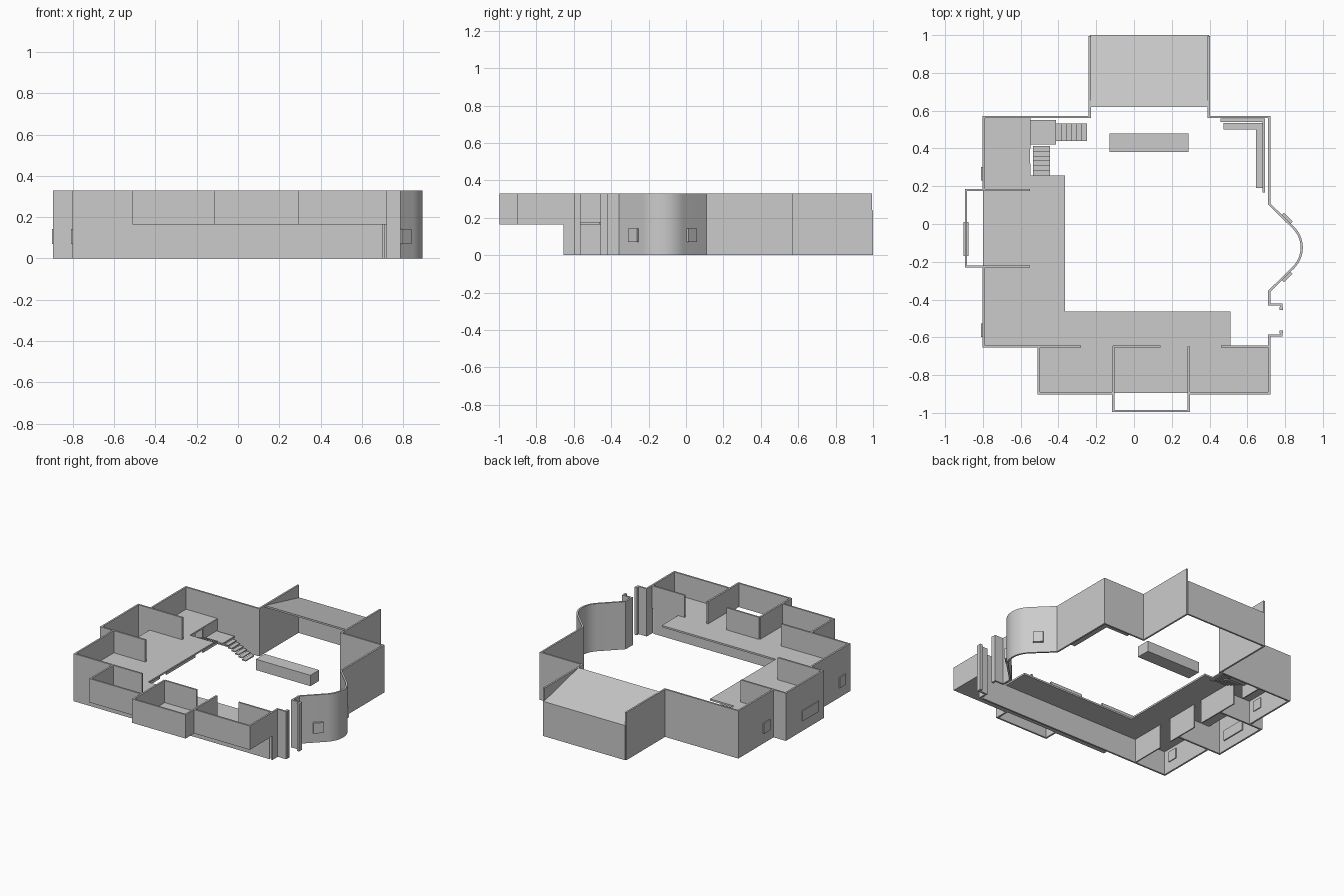
import bpy, bmesh, math
from mathutils import Vector

if "Cube" in bpy.data.objects:
    bpy.data.objects.remove(bpy.data.objects["Cube"])

T = 0.012           # wall thickness
H, M = 0.33, 0.172  # wall top, upper floor level


def finish(bm, name):
    bmesh.ops.recalc_face_normals(bm, faces=bm.faces)
    me = bpy.data.meshes.new(name)
    bm.to_mesh(me)
    bm.free()
    ob = bpy.data.objects.new(name, me)
    bpy.context.collection.objects.link(ob)
    return ob


def prism(name, pts, z0, z1):
    """Extruded floor outline."""
    bm = bmesh.new()
    f = bm.faces.new([bm.verts.new((x, y, z0)) for x, y in pts])
    r = bmesh.ops.extrude_face_region(bm, geom=[f])
    for v in r["geom"]:
        if isinstance(v, bmesh.types.BMVert):
            v.co.z = z1
    return finish(bm, name)


def box(name, x0, x1, y0, y1, z0, z1):
    return prism(name, [(x0, y0), (x1, y0), (x1, y1), (x0, y1)], z0, z1)


def wall(name, path, z0=0.0, z1=H, t=T):
    """Wall of even thickness following a centre line, with mitred corners."""
    p = [Vector(q) for q in path]
    d = [(b - a).normalized() for a, b in zip(p, p[1:])]
    left, right = [], []
    for i, q in enumerate(p):
        a, b = d[max(i - 1, 0)], d[min(i, len(d) - 1)]
        n1, n2 = Vector((-a.y, a.x)), Vector((-b.y, b.x))
        m = (n1 + n2).normalized()
        off = m * (t / 2 / m.dot(n1))
        left.append(q + off)
        right.append(q - off)
    bm = bmesh.new()
    rings = [[bm.verts.new((c.x, c.y, z)) for c, z in
              ((l, z0), (r, z0), (r, z1), (l, z1))] for l, r in zip(left, right)]
    for a, b in zip(rings, rings[1:]):
        for k in range(4):
            bm.faces.new((a[k], a[(k + 1) % 4], b[(k + 1) % 4], b[k]))
    bm.faces.new(rings[0])
    bm.faces.new(rings[-1])
    return finish(bm, name)


def window(name, x, y, length, angle, z0=0.07, z1=0.142, t=0.026):
    """Framed panel slightly thicker than the wall it sits in."""
    dx, dy = math.cos(angle) * length / 2, math.sin(angle) * length / 2
    return wall(name, [(x - dx, y - dy), (x + dx, y + dy)], z0, z1, t)


# right wall with the rounded bay, ending in the entrance jamb
bay = [(0.74 + 0.148 * math.cos(a), -0.125 + 0.148 * math.sin(a))
       for a in (math.radians(-45 + 90 * i / 14) for i in range(15))]
right = wall("right_wall_with_bay",
             [(0.78, -0.455), (0.78, -0.426), (0.716, -0.426), (0.716, -0.356)] + bay +
             [(0.716, 0.106), (0.716, 0.566), (0.396, 0.566), (0.396, 0.994)])
for o in bpy.context.selected_objects:
    o.select_set(False)
right.select_set(True)
bpy.context.view_layer.objects.active = right
bpy.ops.object.shade_smooth_by_angle(angle=math.radians(20))

# back left walls, left projection and front left corner
wall("back_left_wall", [(-0.234, 0.994), (-0.234, 0.566), (-0.796, 0.566), (-0.796, 0.18)])
wall("left_projection", [(-0.55, 0.18), (-0.89, 0.18), (-0.89, -0.225), (-0.55, -0.225)])
wall("front_left_wall", [(-0.796, -0.225), (-0.796, -0.648), (-0.28, -0.648)])
wall("front_lower_wall", [(-0.28, -0.648), (0.70, -0.648)], 0, M)
wall("entrance_front_jamb", [(0.716, -0.654), (0.716, -0.59), (0.78, -0.59), (0.78, -0.565)])
for i, y in enumerate((-0.448, -0.572)):
    box(f"entrance_post_{i}", 0.77, 0.788, y - 0.008, y + 0.008, 0, H)

# lean-to at the back: low rear wall and a roof falling to the back
wall("rear_low_wall", [(-0.234, 0.994), (0.396, 0.994)], 0, 0.235)
roof = box("sloping_roof", -0.234, 0.396, 0.62, 1.0, 0.0, 0.012)
for v in roof.data.vertices:
    v.co.z += 0.318 - (v.co.y - 0.62) / 0.38 * 0.09

# overhanging front rooms on the upper level
wall("upper_front_left", [(-0.504, -0.648), (-0.504, -0.896), (-0.11, -0.896)], M - 0.007)
wall("upper_front_right", [(0.29, -0.896), (0.716, -0.896), (0.716, -0.648)], M - 0.007)
wall("upper_front_projection",
     [(-0.11, -0.648), (-0.11, -0.99), (0.29, -0.99), (0.29, -0.648)], M - 0.007)
for i, (a, b) in enumerate(((-0.11, 0.14), (0.46, 0.716))):
    wall(f"upper_room_wall_{i}", [(a, -0.648), (b, -0.648)], M)

# upper floors and L-shaped gallery
box("upper_left_floor", -0.80, -0.55, -0.65, 0.566, M - 0.007, M + 0.005)
box("upper_front_floor", -0.505, 0.716, -0.896, -0.65, M - 0.007, M + 0.005)
prism("gallery", [(-0.55, -0.65), (0.51, -0.65), (0.51, -0.463), (-0.365, -0.463),
                  (-0.365, 0.258), (-0.55, 0.258)], M - 0.007, M + 0.005)

# ground floor room wall with door gaps
for i, (a, b) in enumerate(((-0.645, -0.40), (-0.30, -0.07), (0.0, 0.32), (0.40, 0.566))):
    wall(f"lower_room_wall_{i}", [(-0.553, a), (-0.553, b)], 0, M, 0.008)

# stairs: two flights of open treads with a corner landing
L = 0.095
box("landing", -0.55, -0.412, 0.42, 0.55, L - 0.01, L)
for i in range(6):
    x, z = -0.412 + i * 0.027, L * (6 - i) / 7
    box(f"lower_tread_{i}", x, x + 0.029, 0.44, 0.532, z - 0.008, z)
for i in range(6):
    y, z = 0.413 - i * 0.026, L + (M - L) * (i + 1) / 7
    box(f"upper_tread_{i}", -0.535, -0.445, y - 0.028, y, z - 0.008, z)

# counter and corner bench with ledge
box("counter", -0.13, 0.288, 0.382, 0.478, 0, 0.075)
prism("corner_bench", [(0.475, 0.50), (0.645, 0.50), (0.645, 0.19), (0.68, 0.19),
                       (0.68, 0.535), (0.475, 0.535)], 0.03, 0.045)
prism("corner_ledge", [(0.457, 0.54), (0.68, 0.54), (0.68, 0.168), (0.694, 0.168),
                       (0.694, 0.558), (0.457, 0.558)], 0.065, 0.08)

# windows
for i, s in enumerate((1, -1)):
    window(f"bay_window_{i}", 0.808, -0.125 + s * 0.152, 0.065, -s * math.pi / 4)
for i, y in enumerate((0.266, -0.563)):
    window(f"left_window_{i}", -0.797, y, 0.07, math.pi / 2)
window("projection_window", -0.889, -0.08, 0.18, math.pi / 2)
